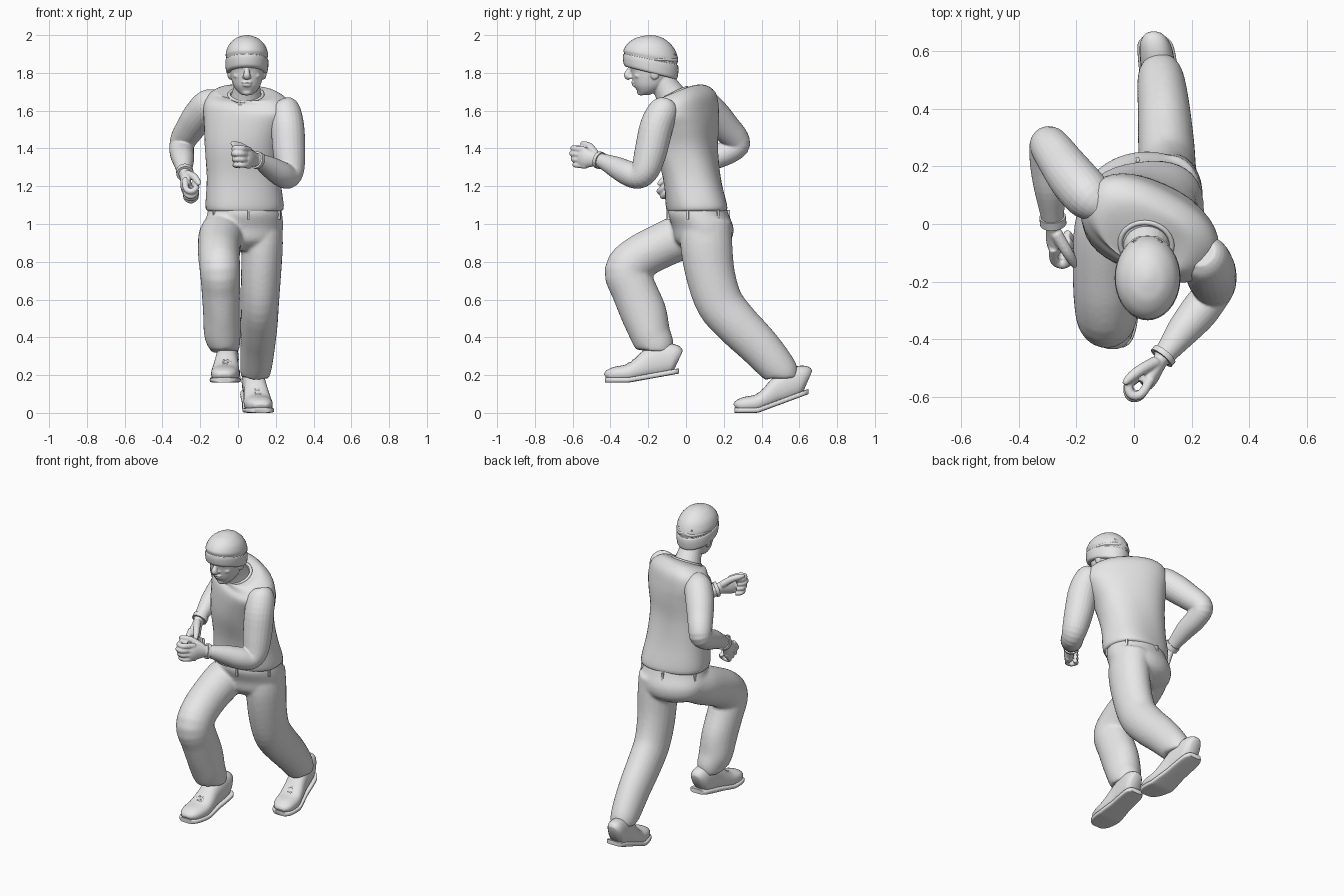
import bpy, bmesh, math
from mathutils import Vector, Matrix

default = bpy.data.objects.get("Cube")
if default:
    bpy.data.objects.remove(default, do_unlink=True)

X, Y, Z = Vector((1, 0, 0)), Vector((0, 1, 0)), Vector((0, 0, 1))

GREY = bpy.data.materials.new("plain_grey")
GREY.use_nodes = True
GREY.diffuse_color = (0.8, 0.8, 0.8, 1)
GREY.node_tree.nodes["Principled BSDF"].inputs["Base Color"].default_value = GREY.diffuse_color


# ---------- helpers ----------
def spline(rows, steps=4):
    """Smoothly interpolate rows of numbers."""
    pts = [rows[0]] + list(rows) + [rows[-1]]
    out = []
    for a, b, c, d in zip(pts, pts[1:], pts[2:], pts[3:]):
        for s in range(steps):
            t = s / steps
            out.append([q + t * ((r - p) + t * ((2 * p - 5 * q + 4 * r - w)
                        + t * (3 * (q - r) + w - p))) / 2 for p, q, r, w in zip(a, b, c, d)])
    return out + [list(rows[-1])]


def outline(sides, power):
    """Unit superellipse points."""
    def bend(v):
        return math.copysign(abs(v) ** (2 / power), v)
    angles = [math.tau * i / sides for i in range(sides)]
    return [(bend(math.cos(t)), bend(math.sin(t))) for t in angles]


def skin(bm, rings, loop=False):
    """Bridge rings of points into a surface."""
    rings = [[bm.verts.new(p) for p in ring] for ring in rings]
    pairs = list(zip(rings, rings[1:]))
    if loop:
        pairs.append((rings[-1], rings[0]))
    else:
        bm.faces.new(rings[0])
        bm.faces.new(rings[-1])
    for r, s in pairs:
        for i in range(len(r)):
            bm.faces.new((r[i - 1], r[i], s[i], s[i - 1]))


def tube(bm, rows, ref=X, sides=24, power=2, loop=False, smooth=True):
    """Sweep ellipses along a path; rows are x, y, z, width, optional depth."""
    rows = spline(rows) if smooth else rows
    pts = [Vector(r[:3]) for r in rows]
    last = len(pts) - 1
    rings = []
    for i, (row, p) in enumerate(zip(rows, pts)):
        ahead = pts[(i + 1) % len(pts)] if loop else pts[min(i + 1, last)]
        behind = pts[i - 1] if loop else pts[max(i - 1, 0)]
        t = (ahead - behind).normalized()
        side = (ref - t * ref.dot(t)).normalized()
        up = t.cross(side)
        rings.append([p + side * row[3] * c + up * row[-1] * s for c, s in outline(sides, power)])
    skin(bm, rings, loop)


def level_ring(row, sides, power):
    """Horizontal ellipse: x, y, z, width, depth, yaw, roll, pitch."""
    x, y, z, a, b, yaw, roll, pitch = row
    turn = Matrix.Rotation(math.radians(yaw), 3, "Z")
    return [Vector((x, y, z)) + turn @ Vector((a * c, b * s, roll * a * c + pitch * b * s))
            for c, s in outline(sides, power)]


def stack(bm, rows, sides=36, power=2):
    skin(bm, [level_ring(r, sides, power) for r in spline(rows)])


def blob(bm, loc, size):
    bmesh.ops.create_uvsphere(bm, u_segments=16, v_segments=10, radius=1,
                              matrix=Matrix.Translation(loc) @ Matrix.Diagonal((*size, 1)))


def finish(name, bm, voxel=0, rounds=3):
    """Make the object; a voxel size fuses overlapping pieces."""
    bmesh.ops.recalc_face_normals(bm, faces=bm.faces)
    for f in bm.faces:
        f.smooth = True
    for e in bm.edges:
        e.smooth = e.calc_face_angle(0) < math.radians(50)
    mesh = bpy.data.meshes.new(name)
    bm.to_mesh(mesh)
    bm.free()
    mesh.materials.append(GREY)
    obj = bpy.data.objects.new(name, mesh)
    bpy.context.scene.collection.objects.link(obj)
    if voxel:
        fuse = obj.modifiers.new("fuse", "REMESH")
        fuse.mode, fuse.voxel_size, fuse.use_smooth_shade = "VOXEL", voxel, True
        soften = obj.modifiers.new("soften", "SMOOTH")
        soften.factor, soften.iterations = 0.5, rounds
    return obj


# ---------- vest ----------
bm = bmesh.new()
collar = (.042, -.07, 1.685, .09, .075, -10, -.05, .5)
stack(bm, [(.035, .055, 1.07, .197, .152, 8, 0, 0), (.035, .055, 1.1, .207, .16, 7, 0, 0),
           (.03, .03, 1.25, .195, .152, -5, 0, 0), (.03, 0, 1.4, .205, .158, -18, 0, 0),
           (.045, -.01, 1.52, .23, .16, -25, -.05, 0), (.055, -.015, 1.6, .25, .152, -28, -.1, 0),
           (.055, -.015, 1.66, .232, .132, -28, -.12, .2), (.045, -.04, 1.695, .17, .105, -25, -.12, .35),
           collar], power=2.4)
finish("vest", bm)

# neckline rib
bm = bmesh.new()
tube(bm, [(*p, .009) for p in level_ring(collar, 32, 2)], ref=Z, sides=8, loop=True, smooth=False)
finish("vest_collar", bm)

# ---------- trousers ----------
bm = bmesh.new()
waist = (.035, .065, 1.05, .2, .16, 8, 0, 0)
stack(bm, [(.035, .06, 1.1, .19, .148, 8, 0, 0), waist, (.03, .09, .98, .21, .16, 8, 0, 0),
           (.03, .09, .91, .19, .145, 8, 0, 0), (.03, .08, .86, .1, .08, 8, 0, 0)])
tube(bm, [(-.07, .08, .98, .11, .11), (-.09, -.02, .935, .118, .12), (-.1, -.14, .88, .113, .118),
          (-.1, -.25, .82, .11, .118), (-.095, -.31, .75, .107, .122), (-.09, -.275, .65, .103, .12),
          (-.085, -.225, .53, .1, .122), (-.082, -.19, .42, .098, .108), (-.072, -.165, .36, .084, .1),
          (-.07, -.165, .325, .074, .09)])
tube(bm, [(.12, .11, 1.02, .11, .13), (.128, .107, .9, .11, .138), (.122, .13, .73, .106, .13),
          (.117, .18, .58, .1, .125), (.112, .27, .47, .098, .118), (.105, .38, .36, .092, .11),
          (.097, .465, .265, .086, .1), (.092, .505, .215, .08, .09), (.09, .51, .185, .072, .08)])
finish("trousers", bm, .01, 5)

# belt loops
for i, spot in enumerate(level_ring(waist, 12, 2)):
    if i % 2 == 0:
        continue
    bm = bmesh.new()
    turn = math.atan2(spot.y - waist[1], spot.x - waist[0])
    bmesh.ops.create_cube(bm, size=1, matrix=Matrix.Translation(spot) @ Matrix.Rotation(turn, 4, "Z")
                          @ Matrix.Diagonal((.016, .012, .05, 1)))
    finish("belt_loop", bm)


# ---------- arms with closed hands ----------
def arm(side, rows, forward, curl, thumb):
    bm = bmesh.new()
    tube(bm, [r + (r[3],) for r in rows])
    f, c, u = (Vector(v).normalized() for v in (forward, curl, thumb))
    wrist = Vector(rows[-1][:3])

    def at(along, inward, up, *size):
        return (*(wrist + f * along + c * inward + u * up), *size)

    tube(bm, [at(-.03, 0, 0, .03, .03), at(.03, 0, 0, .04, .026), at(.08, .005, 0, .054, .03),
              at(.11, .01, 0, .054, .027)], ref=u)
    for i in range(4):
        up, r = .045 - .029 * i, .0165 - .001 * i
        reach = 1 - .05 * abs(i - 1)
        tube(bm, [at(a * reach, b, up, r) for a, b in
                  ((.08, 0), (.15, .005), (.17, .035), (.14, .06), (.105, .045))], ref=u, sides=12)
    tube(bm, [at(.02, .01, .025, .022), at(.07, .045, .06, .02), at(.11, .065, .07, .017),
              at(.14, .075, .075, .009)], ref=u, sides=12)
    finish(side + "_arm", bm, .005, 3)
    # wrist band
    bm = bmesh.new()
    end, before = Vector(rows[-1][:3]), Vector(rows[-2][:3])
    tube(bm, [(*end.lerp(before, t), .046) for t in (0, .5)], smooth=False)
    finish(side + "_wrist_band", bm)


arm("left", [(.235, -.1, 1.645, .05), (.248, -.115, 1.61, .078), (.262, -.155, 1.52, .088),
             (.27, -.185, 1.39, .086), (.275, -.215, 1.29, .076), (.26, -.255, 1.253, .067),
             (.22, -.31, 1.27, .066), (.17, -.37, 1.3, .057), (.12, -.435, 1.33, .042),
             (.095, -.465, 1.34, .036)], (-.45, -.88, .1), (-.88, .45, 0), Z)
arm("right", [(-.1, .05, 1.66, .05), (-.15, .09, 1.635, .082), (-.205, .15, 1.575, .085),
              (-.25, .21, 1.51, .078), (-.285, .26, 1.455, .071), (-.297, .27, 1.415, .066),
              (-.297, .21, 1.375, .064), (-.29, .13, 1.34, .058), (-.285, .05, 1.295, .044),
              (-.28, 0, 1.265, .036)], (0, -.65, -.75), X, (0, -.75, .65))

# ---------- head ----------
MID = .047
bm = bmesh.new()
stack(bm, [(MID, y, z, a, b, 0, 0, 0) for y, z, a, b in
           ((-.222, 1.683, .025, .025), (-.205, 1.7, .048, .05), (-.193, 1.73, .07, .08),
            (-.186, 1.77, .083, .098), (-.182, 1.81, .09, .11), (-.182, 1.85, .095, .122),
            (-.182, 1.9, .09, .115), (-.182, 1.95, .06, .08))], power=2.2)
tube(bm, [(.043, -.045, 1.6, .095), (.044, -.07, 1.66, .085), (MID, -.11, 1.73, .07),
          (MID, -.15, 1.8, .066)])
# nose, lips and chin
tube(bm, [(MID, -.288, 1.838, .01, .012), (MID, -.3, 1.81, .013, .016), (MID, -.31, 1.787, .019, .02),
          (MID, -.295, 1.772, .014, .014)])
blob(bm, (MID, -.277, 1.75, ), (.028, .014, .008))
blob(bm, (MID, -.272, 1.735), (.024, .014, .009))
blob(bm, (MID, -.238, 1.698), (.028, .022, .018))
# brows, eyes, cheeks and ears
for s in (-1, 1):
    blob(bm, (MID + s * .038, -.276, 1.836), (.03, .017, .008))
    blob(bm, (MID + s * .036, -.267, 1.814), (.015, .018, .009))
    blob(bm, (MID + s * .046, -.25, 1.785), (.026, .024, .018))
    blob(bm, (MID + s * .014, -.295, 1.778), (.009, .012, .009))
    blob(bm, (MID + s * .09, -.165, 1.8), (.014, .026, .036))
finish("head", bm, .005, 2)

# knitted hat with a turned band
bm = bmesh.new()
stack(bm, [(MID, y, z, a, b, 0, 0, pitch) for y, z, a, b, pitch in
           ((-.187, 1.8, .1, .133, -.25), (-.187, 1.81, .11, .142, -.25), (-.187, 1.845, .114, .147, -.22),
            (-.187, 1.868, .113, .145, -.2), (-.187, 1.874, .108, .14, -.2), (-.186, 1.9, .112, .144, -.16),
            (-.186, 1.945, .097, .121, -.1), (-.188, 1.98, .064, .08, -.05), (-.19, 1.995, .03, .038, 0),
            (-.19, 2, .006, .008, 0))])
finish("hat", bm)
# slouch folds around the back of the hat
for s in (-1, 1):
    bm = bmesh.new()
    tube(bm, [(MID + s * .108, -.2, 1.865, .003), (MID + s * .09, -.115, 1.872, .009),
              (MID + s * .03, -.053, 1.868, .011), (MID - s * .05, -.062, 1.9, .004)], ref=Z, sides=10)
    finish("hat_fold", bm)


# ---------- shoes ----------
def shoe(side, place, slope, toe_out):
    def put(name, bm):
        for v in bm.verts:
            x, y, z = v.co
            v.co = Vector((x + toe_out * y, y, z + slope * max(0, y + .08))) + Vector(place)
        finish(side + name, bm)

    profile = [(-.2, .03, .03, .016), (-.185, .038, .052, .03), (-.15, .044, .068, .04),
               (-.09, .05, .075, .046), (-.03, .063, .07, .06), (.03, .083, .062, .08),
               (.1, .088, .06, .086), (.16, .08, .054, .075), (.185, .07, .034, .05)]
    bm = bmesh.new()
    tube(bm, [(0, y, z, a, b) for y, z, a, b in profile], power=2.4)
    put("_shoe", bm)
    bm = bmesh.new()
    tube(bm, [(0, y * 1.02, .014, a + .007, .014) for y, z, a, b in profile], power=5)
    put("_sole", bm)
    bm = bmesh.new()
    tube(bm, [(0, .07, .1, .05), (0, .055, .2, .052)])
    put("_sock", bm)
    # crossed laces
    bm = bmesh.new()
    for i in range(4):
        y, z = -.09 + .025 * i, .096 + .012 * i
        for s in (-1, 1):
            tube(bm, [(s * -.035, y, z - .008, .005), (0, y + .012, z + .006, .005),
                      (s * .035, y + .025, z + .003, .005)], ref=Z, sides=8)
    put("_laces", bm)


shoe("left", (.095, .46, 0), .37, -.13)
shoe("right", (-.062, -.225, .16), .18, .06)
